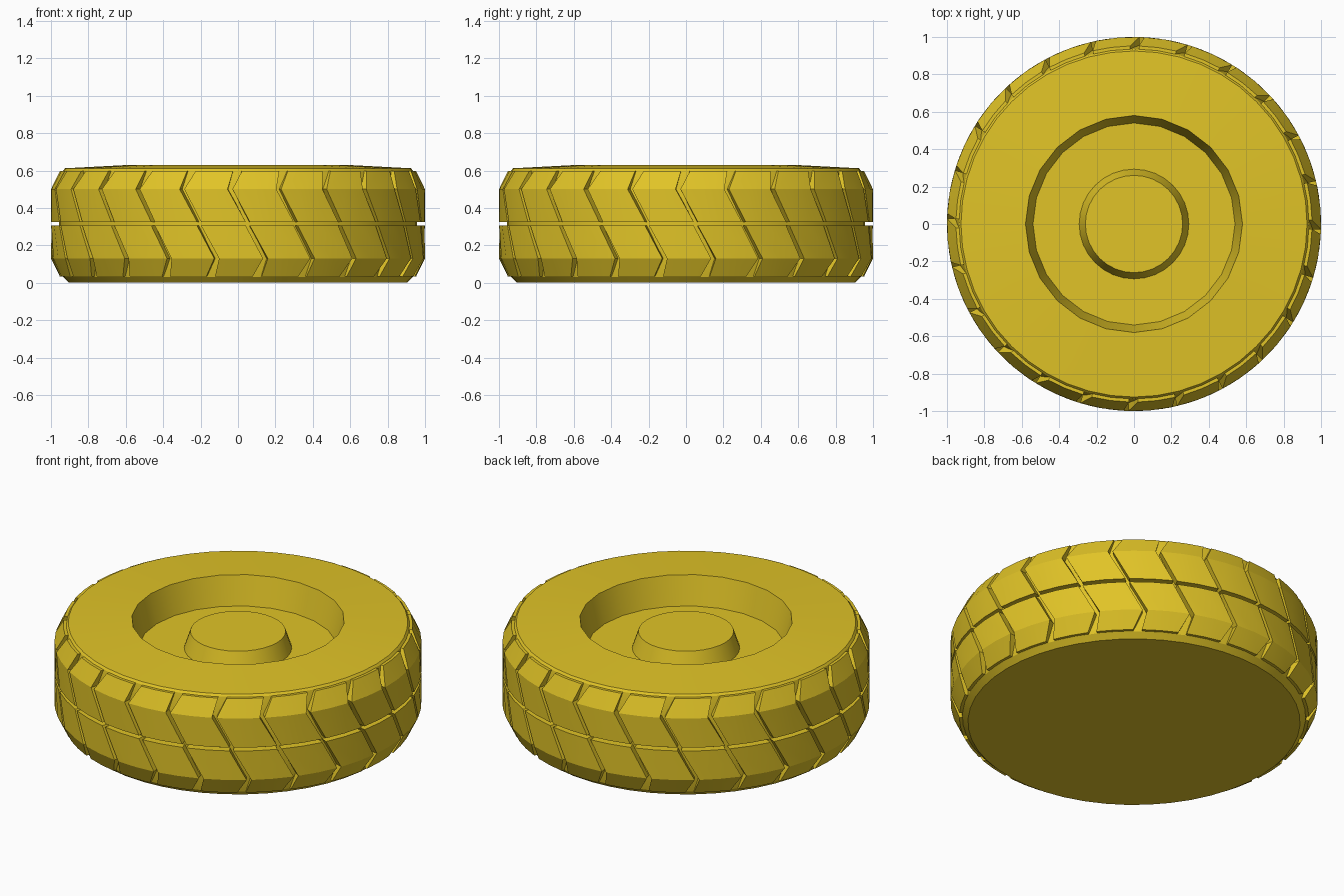
import bpy, bmesh, math

if "Cube" in bpy.data.objects:
    bpy.data.objects.remove(bpy.data.objects["Cube"])

TAU = math.tau
mat = bpy.data.materials.new("yellow")
mat.diffuse_color = (0.75, 0.55, 0.02, 1)
mat.use_nodes = True
mat.node_tree.nodes["Principled BSDF"].inputs["Base Color"].default_value = mat.diffuse_color


def polar(r, a, z):
    # angle 0 faces the front (-y)
    return (r * math.sin(a), -r * math.cos(a), z)


def finish(bm, name, smooth):
    bmesh.ops.recalc_face_normals(bm, faces=bm.faces[:])
    me = bpy.data.meshes.new(name)
    bm.to_mesh(me)
    bm.free()
    ob = bpy.data.objects.new(name, me)
    bpy.context.collection.objects.link(ob)
    me.materials.append(mat)
    if smooth:
        bpy.ops.object.select_all(action='DESELECT')
        ob.select_set(True)
        bpy.context.view_layer.objects.active = ob
        bpy.ops.object.shade_smooth_by_angle(angle=math.radians(25))
    return ob


def lathe(bm, profile, n):
    # revolve (r, z) points, returning the rings
    rings = [[bm.verts.new(polar(r, TAU * i / n, z)) for i in range(n)] for r, z in profile]
    for a, b in zip(rings, rings[1:]):
        for i in range(n):
            j = (i + 1) % n
            bm.faces.new((a[i], a[j], b[j], b[i]))
    return rings


# Tyre body: 48-sided outside, 24-sided recess in the top
bm = bmesh.new()
outer = lathe(bm, [(0.905, 0), (0.925, 0.02), (0.935, 0.03), (0.957, 0.13),
                   (0.957, 0.5), (0.935, 0.6), (0.925, 0.612)], 48)
inner = lathe(bm, [(0.58, 0.63), (0.54, 0.46)], 24)
bm.faces.new(outer[0])
bm.faces.new(inner[-1])
o, n = outer[-1], inner[0]
for i in range(24):
    j = (i + 1) % 24
    bm.faces.new((o[2 * i - 1], o[2 * i], n[i]))
    bm.faces.new((o[2 * i], o[2 * i + 1], n[i]))
    bm.faces.new((o[2 * i + 1], n[j], n[i]))
finish(bm, "tyre_body", True)

# Hub: tapered boss in the recess
bm = bmesh.new()
rings = lathe(bm, [(0.295, 0.455), (0.26, 0.56)], 32)
for r in rings:
    bm.faces.new(r)
finish(bm, "hub", True)

# Tread: 24 slanted blocks per row; the lower row is the upper one turned over
PITCH = TAU / 24
START = math.radians(3)
# z, slant angle, half groove, inner radius, outer radius
SECTION = [(0.325, 0.0, 0.011, 0.93, 1.0),
           (0.5, -0.095, 0.013, 0.93, 1.0),
           (0.598, -0.055, 0.025, 0.91, 0.952)]


def tread_row(name, sign):
    bm = bmesh.new()
    for k in range(24):
        levels = []
        for z, slant, gap, r_in, r_out in SECTION:
            if sign < 0:
                z = 0.63 - z
            a0 = START + k * PITCH + sign * slant + gap
            step = (PITCH - 2 * gap) / 2
            loop = [(r_out, a0 + step * i) for i in range(3)]
            loop += [(r_in, a0 + step * i) for i in (2, 1, 0)]
            levels.append([bm.verts.new(polar(r, a, z)) for r, a in loop])
        for a, b in zip(levels, levels[1:]):
            for i in range(6):
                j = (i + 1) % 6
                bm.faces.new((a[i], a[j], b[j], b[i]))
        bm.faces.new(levels[0])
        bm.faces.new(levels[-1])
    finish(bm, name, True)


tread_row("tread_upper", 1)
tread_row("tread_lower", -1)
